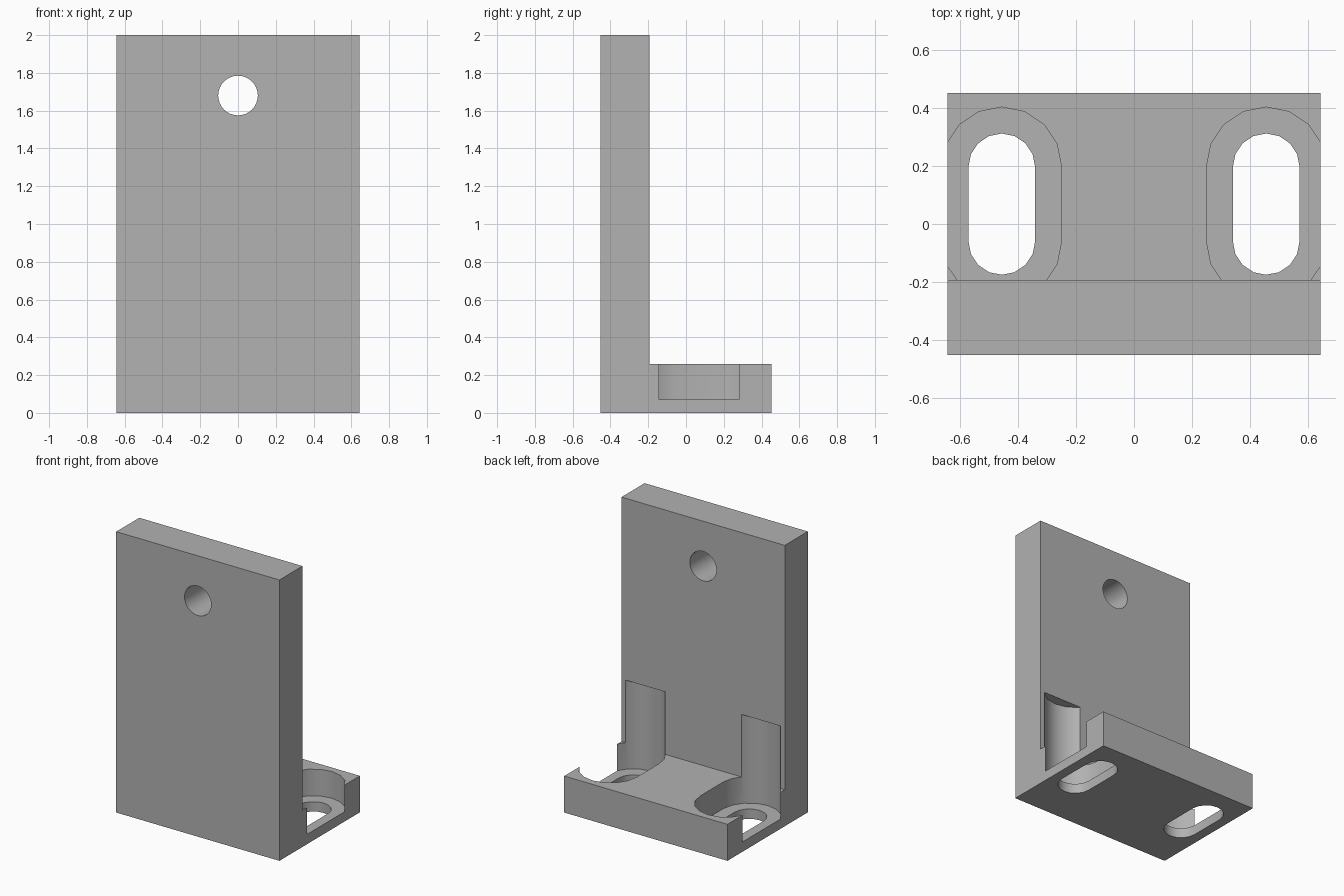
import bpy, bmesh
from math import sin, cos, pi
from mathutils import Vector

cube = bpy.data.objects.get("Cube")
if cube:
    bpy.data.objects.remove(cube, do_unlink=True)

HALF_W, HALF_D, WALL_BACK = 0.643, 0.452, -0.193
HEIGHT, BASE_TOP = 2.0, 0.26

grey = bpy.data.materials.new("plain_grey")
grey.use_nodes = True
grey.diffuse_color = (0.445, 0.445, 0.445, 1)
grey.node_tree.nodes["Principled BSDF"].inputs["Base Color"].default_value = grey.diffuse_color


def prism(name, points, offset):
    """Extrude a closed outline of 3D points along an offset."""
    bm = bmesh.new()
    face = bm.faces.new([bm.verts.new(p) for p in points])
    ext = bmesh.ops.extrude_face_region(bm, geom=[face])
    moved = [g for g in ext["geom"] if isinstance(g, bmesh.types.BMVert)]
    bmesh.ops.translate(bm, verts=moved, vec=Vector(offset))
    bmesh.ops.recalc_face_normals(bm, faces=bm.faces)
    mesh = bpy.data.meshes.new(name)
    bm.to_mesh(mesh)
    bm.free()
    mesh.materials.append(grey)
    obj = bpy.data.objects.new(name, mesh)
    bpy.context.collection.objects.link(obj)
    return obj


def slot(name, x, radius, z0, z1, y0=-0.06, y1=0.197, steps=8):
    """Upright cutter with a rounded slot outline."""
    pts = []
    for y, start in ((y1, 0), (y0, pi)):
        for i in range(steps + 1):
            a = start + pi * i / steps
            pts.append((x + radius * cos(a), y + radius * sin(a), z0))
    return prism(name, pts, (0, 0, z1 - z0))


# L-shaped body
profile = [(-HALF_D, 0), (HALF_D, 0), (HALF_D, BASE_TOP),
           (WALL_BACK, BASE_TOP), (WALL_BACK, HEIGHT), (-HALF_D, HEIGHT)]
bracket = prism("angle_bracket", [(-HALF_W, y, z) for y, z in profile], (2 * HALF_W, 0, 0))

# Slotted holes with counterbores that also bite into the wall
cutters = []
for side, x in (("left", 0.456), ("right", -0.456)):
    cutters.append(slot(side + "_slot_cutter", x, 0.115, -0.1, 0.2))
    cutters.append(slot(side + "_counterbore_cutter", x, 0.206, 0.07, 0.705))

# Round hole through the wall
ring = [(0.105 * cos(2 * pi * i / 32), -0.6, 1.68 + 0.105 * sin(2 * pi * i / 32)) for i in range(32)]
cutters.append(prism("wall_hole_cutter", ring, (0, 0.6, 0)))

bpy.context.view_layer.objects.active = bracket
bracket.select_set(True)
for cutter in cutters:
    cutter.hide_render = True
    mod = bracket.modifiers.new(cutter.name, 'BOOLEAN')
    mod.operation = 'DIFFERENCE'
    mod.solver = 'EXACT'
    mod.object = cutter
    bpy.ops.object.modifier_apply(modifier=mod.name)
    bpy.data.objects.remove(cutter, do_unlink=True)

# Smooth bores, crisp corners
bpy.ops.object.shade_smooth_by_angle(angle=pi / 6)
